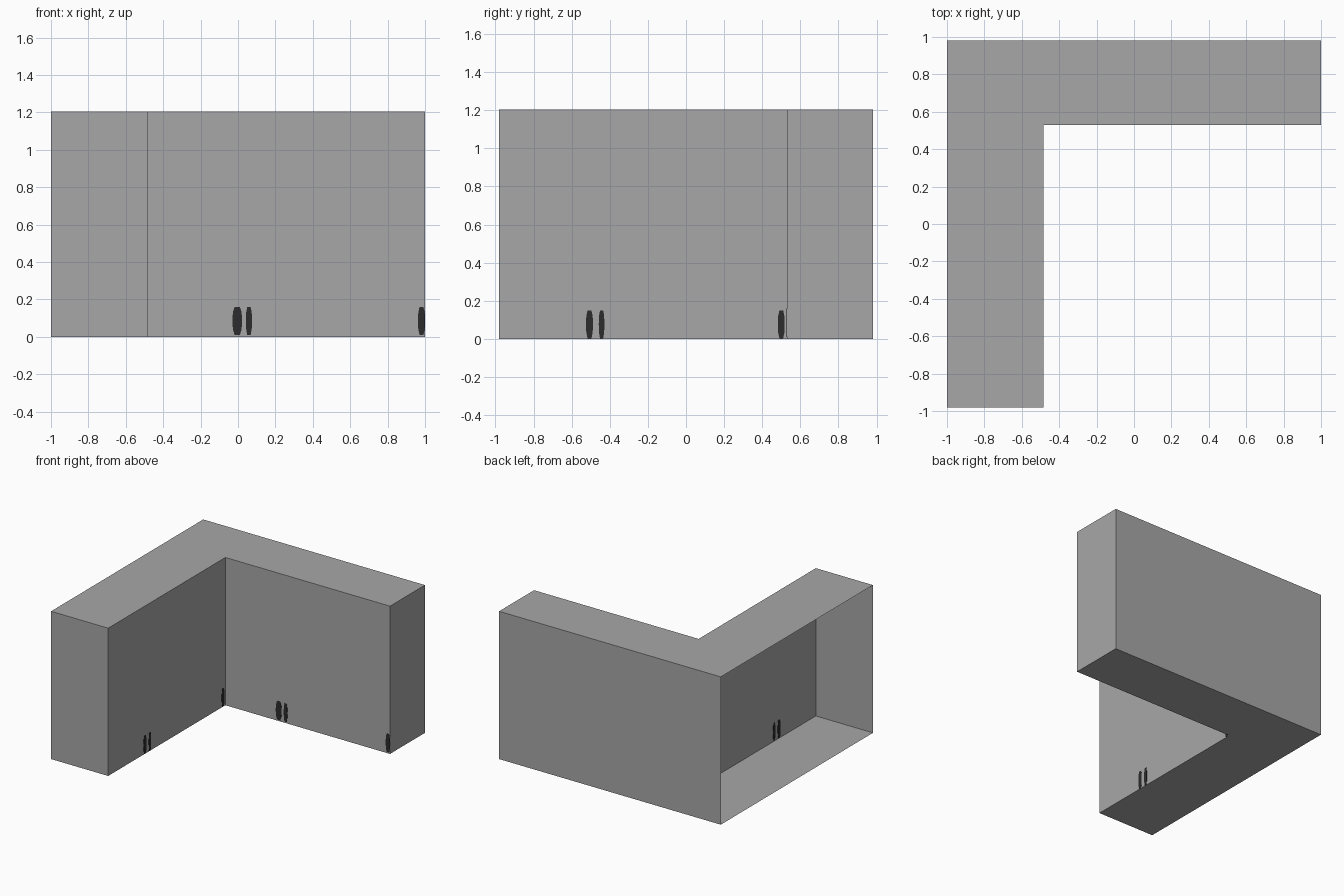
import bpy, bmesh

if "Cube" in bpy.data.objects:
    bpy.data.objects.remove(bpy.data.objects["Cube"])


def material(name, v):
    m = bpy.data.materials.new(name)
    m.diffuse_color = (v, v, v, 1)
    m.use_nodes = True
    m.node_tree.nodes["Principled BSDF"].inputs["Base Color"].default_value = m.diffuse_color
    return m


grey = material("wall grey", 0.39)
dark = material("dark figure", 0.025)


def finish(name, bm, mat):
    me = bpy.data.meshes.new(name)
    bm.to_mesh(me)
    bm.free()
    me.materials.append(mat)
    ob = bpy.data.objects.new(name, me)
    bpy.context.collection.objects.link(ob)
    return ob


def prism(base, offset):
    """Closed prism from a polygon pushed along an offset vector."""
    bm = bmesh.new()
    f = bm.faces.new([bm.verts.new(p) for p in base])
    r = bmesh.ops.extrude_face_region(bm, geom=[f], use_keep_orig=True)
    verts = [g for g in r["geom"] if isinstance(g, bmesh.types.BMVert)]
    bmesh.ops.translate(bm, verts=verts, vec=offset)
    bmesh.ops.recalc_face_normals(bm, faces=bm.faces)
    return bm


# L-shaped building shell, open along its whole left side
X, Y, H = 1.0, 0.98, 1.205
IX, IY = -0.485, 0.53
outline = [(-X, -Y), (IX, -Y), (IX, IY), (X, IY), (X, Y), (-X, Y)]
bm = prism([(x, y, 0) for x, y in outline], (0, 0, H))
open_side = [f for f in bm.faces if all(abs(v.co.x + X) < 1e-4 for v in f.verts)]
bmesh.ops.delete(bm, geom=open_side, context="FACES_ONLY")
finish("building_shell", bm, grey)


# Thin dark silhouettes standing against the two inner walls
def silhouette(a0, a1, z0, z1):
    mid, half, h = (a0 + a1) / 2, (a1 - a0) / 2, z1 - z0
    shape = [(0.55, 0), (0.9, 0.2), (1, 0.5), (0.9, 0.8), (0.55, 1)]
    right = [(mid + half * w, z0 + h * t) for w, t in shape]
    left = [(mid - half * w, z0 + h * t) for w, t in reversed(shape)]
    return right + left


T = 0.004
for i, (a, b) in enumerate([(-0.03, 0.022), (0.042, 0.075), (0.962, 1.0)]):
    pts = [(x, IY - T / 2, z) for x, z in silhouette(a, b, 0.01, 0.16)]
    finish(f"back_wall_figure_{i + 1}", prism(pts, (0, T, 0)), dark)

for i, (a, b) in enumerate([(-0.525, -0.488), (-0.458, -0.428), (0.482, 0.518)]):
    pts = [(IX - T / 2, y, z) for y, z in silhouette(a, b, 0.003, 0.15)]
    finish(f"side_wall_figure_{i + 1}", prism(pts, (T, 0, 0)), dark)
